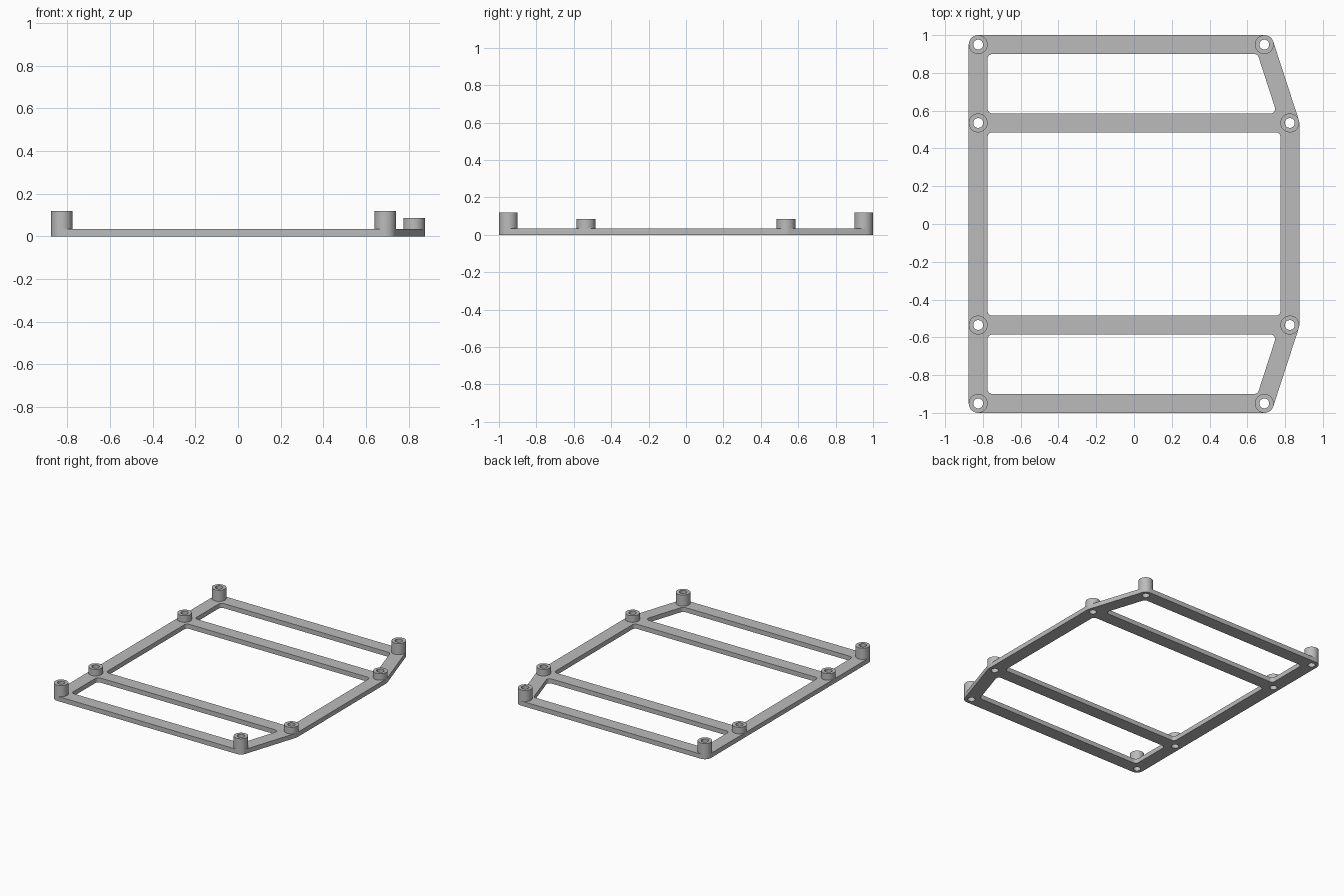
import bpy
import bmesh
from math import sin, cos, pi, tau, atan2, radians

THICK = 0.035      # frame plate thickness
BOSS_R = 0.05      # standoff radius, also half the rail width
HOLE_R = 0.026     # screw hole radius
FILLET = 0.025     # window corner radius

cube = bpy.data.objects.get("Cube")
if cube:
    bpy.data.objects.remove(cube, do_unlink=True)

grey = bpy.data.materials.new("light grey plastic")
grey.use_nodes = True
colour = (0.5, 0.5, 0.5, 1)
grey.diffuse_color = colour
grey.node_tree.nodes["Principled BSDF"].inputs["Base Color"].default_value = colour


def circle(centre, r, n=48):
    return [(centre[0] + r * cos(tau * i / n), centre[1] + r * sin(tau * i / n))
            for i in range(n)]


def rounded(centres, r, steps=12):
    """Counter-clockwise convex outline with an arc of radius r about each centre."""
    pts = []
    count = len(centres)
    for i, (x, y) in enumerate(centres):
        px, py = centres[i - 1]
        nx, ny = centres[(i + 1) % count]
        start = atan2(y - py, x - px) - pi / 2
        sweep = (atan2(ny - y, nx - x) - pi / 2 - start) % tau
        for k in range(steps + 1):
            a = start + sweep * k / steps
            pts.append((x + r * cos(a), y + r * sin(a)))
    return pts


def mirror_y(points):
    return [(x, -y) for x, y in reversed(points)]


def extrude(name, loops, z0, z1):
    """Solid from flat loops; inner loops become through openings."""
    curve = bpy.data.curves.new(name, 'CURVE')
    curve.dimensions = '2D'
    curve.fill_mode = 'BOTH'
    curve.extrude = (z1 - z0) / 2
    for loop in loops:
        spline = curve.splines.new('POLY')
        spline.points.add(len(loop) - 1)
        for point, (x, y) in zip(spline.points, loop):
            point.co = (x, y, 0, 1)
        spline.use_cyclic_u = True
    temp = bpy.data.objects.new(name + " profile", curve)
    bpy.context.collection.objects.link(temp)
    graph = bpy.context.evaluated_depsgraph_get()
    mesh = bpy.data.meshes.new_from_object(temp.evaluated_get(graph))
    bpy.data.objects.remove(temp, do_unlink=True)

    bm = bmesh.new()
    bm.from_mesh(mesh)
    bmesh.ops.remove_doubles(bm, verts=bm.verts, dist=0.0001)
    bmesh.ops.translate(bm, verts=bm.verts, vec=(0, 0, (z0 + z1) / 2))
    bmesh.ops.recalc_face_normals(bm, faces=bm.faces)
    bm.to_mesh(mesh)
    bm.free()
    mesh.materials.clear()
    mesh.materials.append(grey)

    obj = bpy.data.objects.new(name, mesh)
    bpy.context.collection.objects.link(obj)
    bpy.ops.object.select_all(action='DESELECT')
    obj.select_set(True)
    bpy.context.view_layer.objects.active = obj
    bpy.ops.object.shade_smooth_by_angle(angle=radians(30))
    return obj


# Screw positions on the back half: (name, x, y, top height)
bosses = [
    ("right_corner", -0.825, 0.95, 0.12),
    ("left_corner", 0.69, 0.95, 0.12),
    ("right_middle", -0.825, 0.535, 0.085),
    ("left_middle", 0.825, 0.535, 0.085),
]

# Frame plate: rounded outline, three windows and the screw holes
half = [(0.825, 0.535), (0.69, 0.95), (-0.825, 0.95)]
outline = rounded(half + mirror_y(half), BOSS_R)
main_window = rounded([(-0.75, -0.46), (0.75, -0.46), (0.75, 0.46), (-0.75, 0.46)], FILLET)
end_window = rounded([(-0.75, 0.61), (0.722, 0.61), (0.636, 0.875), (-0.75, 0.875)], FILLET)
holes = [circle((x, s * y), HOLE_R) for _, x, y, _ in bosses for s in (1, -1)]
extrude("frame_plate", [outline, main_window, end_window, mirror_y(end_window)] + holes,
        0, THICK)

# Hollow standoffs, mirrored front to back
for name, x, y, top in bosses:
    for side, s in (("back", 1), ("front", -1)):
        c = (x, s * y)
        extrude(f"{side}_{name}_standoff", [circle(c, BOSS_R), circle(c, HOLE_R)],
                THICK, top)
